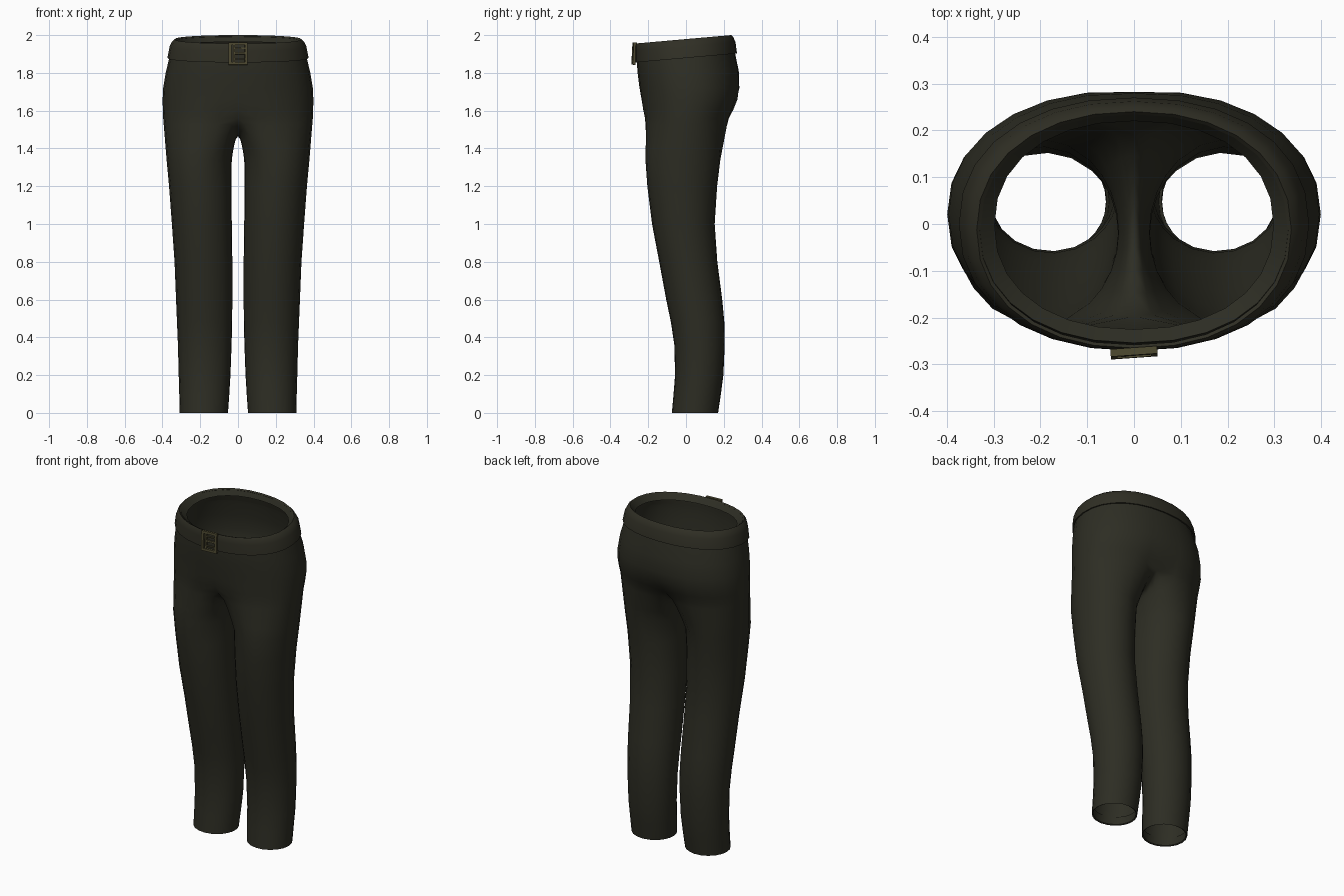
import bpy, bmesh, math
from mathutils import Vector, Matrix

if "Cube" in bpy.data.objects:
    bpy.data.objects.remove(bpy.data.objects["Cube"])

M, K = 15, 7   # outer points per half ring, inner-leg points


def material(name, rgb):
    m = bpy.data.materials.new(name)
    m.diffuse_color = (*rgb, 1)
    m.use_nodes = True
    m.node_tree.nodes["Principled BSDF"].inputs["Base Color"].default_value = m.diffuse_color
    return m


cloth = material("dark olive cloth", (0.026, 0.026, 0.017))
leather = material("dark olive belt", (0.029, 0.028, 0.018))
metal = material("aged brass", (0.075, 0.066, 0.030))


def make_object(name, bm, mat):
    bmesh.ops.recalc_face_normals(bm, faces=bm.faces)
    me = bpy.data.meshes.new(name)
    bm.to_mesh(me)
    bm.free()
    ob = bpy.data.objects.new(name, me)
    bpy.context.collection.objects.link(ob)
    me.materials.append(mat)
    return ob


def smooth(ob, angle):
    bpy.ops.object.select_all(action='DESELECT')
    ob.select_set(True)
    bpy.context.view_layer.objects.active = ob
    bpy.ops.object.shade_smooth_by_angle(angle=math.radians(angle))


def oval(a, cx, cy, rx, ry, n):
    """Point on a slightly squared oval at angle a."""
    c, s = math.cos(a), math.sin(a)
    return (cx + rx * math.copysign(abs(c) ** (2 / n), c),
            cy + ry * math.copysign(abs(s) ** (2 / n), s))


def hip_ring(z, rx, yf, yb, tilt, df=0, db=0):
    """Half ring from front centre to back centre, dented at the centre line."""
    pts = []
    for i in range(M):
        a = math.pi * (i / (M - 1) - 0.5)
        x, y = oval(a, 0, (yf + yb) / 2, rx, (yb - yf) / 2, 2.2)
        if i in (0, M - 1):
            x = 0
        y *= 1 - (db if y > 0 else df) * math.exp(-(x / 0.09) ** 2)
        pts.append(Vector((x, y, z + tilt * y)))
    return pts


def leg_ring(z, xi, xo, yf, yb):
    """Full ring: M points around the outside, then K on the inside."""
    w = math.radians(130)
    angles = [-w + 2 * w * i / (M - 1) for i in range(M)]
    angles += [w + (2 * math.pi - 2 * w) * (k + 1) / (K + 1) for k in range(K)]
    return [Vector((*oval(a, (xi + xo) / 2, (yf + yb) / 2,
                          (xo - xi) / 2, (yb - yf) / 2, 2.0), z)) for a in angles]


def loft(bm, rings, closed):
    for r, s in zip(rings, rings[1:]):
        n = min(len(r), len(s))
        for i in range(n if closed else n - 1):
            j = (i + 1) % n
            bm.faces.new((r[i], r[j], s[j], s[i]))


# trousers: waist lip and hips, half of the body
hips = [
    hip_ring(1.945, 0.298, -0.225, 0.220, 0.085),
    hip_ring(1.974, 0.330, -0.254, 0.236, 0.088),
    hip_ring(1.930, 0.352, -0.260, 0.252, 0.088),
    hip_ring(1.870, 0.366, -0.260, 0.262, 0.085),
    hip_ring(1.800, 0.383, -0.255, 0.282, 0.04, 0, 0.01),
    hip_ring(1.720, 0.396, -0.246, 0.288, 0, 0, 0.02),
    hip_ring(1.660, 0.399, -0.240, 0.282, 0, 0.02, 0.05),
    hip_ring(1.605, 0.398, -0.236, 0.264, 0, 0.06, 0.11),
    hip_ring(1.560, 0.396, -0.232, 0.246, 0, 0.15, 0.20),
]

# crotch seam closes the lowest hip ring
seam = list(hips[-1])
y0, y1 = seam[-1].y, seam[0].y
for k in range(K):
    f = (k + 1) / (K + 1)
    seam.append(Vector((0, y0 + (y1 - y0) * f, 1.465 + 0.095 * (2 * f - 1) ** 2)))

# legs, blended out of the seam
first = leg_ring(1.34, 0.033, 0.378, -0.215, 0.182)
legs = [seam]
for t in (0.15, 0.4, 0.7):
    ring = []
    for i, (p, q) in enumerate(zip(seam, first)):
        v = p.lerp(q, t)
        if i == 0 or i >= M - 1:
            v.x = p.x + (q.x - p.x) * math.sqrt(t)
        ring.append(v)
    legs.append(ring)
legs.append(first)
for row in [(1.2, .034, .365, -.205, .165), (1.0, .033, .350, -.180, .152),
            (0.8, .030, .336, -.142, .166), (0.6, .030, .328, -.105, .192),
            (0.48, .031, .323, -.080, .203), (0.36, .034, .318, -.062, .205),
            (0.2, .040, .314, -.058, .198), (0.1, .046, .311, -.066, .185),
            (0.0, .053, .309, -.075, .170), (0.004, .060, .302, -.068, .163),
            (0.05, .058, .303, -.064, .168)]:
    legs.append(leg_ring(*row))

bm = bmesh.new()
hip_v = [[bm.verts.new(p) for p in r] for r in hips[:-1]]
leg_v = [[bm.verts.new(p) for p in r] for r in legs]
loft(bm, hip_v + [leg_v[0][:M]], False)
loft(bm, leg_v, True)
trousers = make_object("trousers", bm, cloth)
mirror = trousers.modifiers.new("mirror", 'MIRROR')
mirror.use_clip = True
mirror.merge_threshold = 0.0005
smooth(trousers, 50)

# belt: closed band around the waist, higher at the back
bm = bmesh.new()
profile = [(1.880, 0.366, -0.262, 0.262), (1.879, 0.374, -0.270, 0.270),
           (1.940, 0.362, -0.271, 0.262), (1.966, 0.350, -0.270, 0.251),
           (1.979, 0.336, -0.265, 0.240), (1.972, 0.328, -0.258, 0.234)]
rings = []
for z, rx, yf, yb in profile:
    half = hip_ring(z, rx, yf, yb, 0.088)
    full = half + [Vector((-p.x, p.y, p.z)) for p in half[-2:0:-1]]
    rings.append([bm.verts.new(p) for p in full])
loft(bm, rings + [rings[0]], True)
smooth(make_object("belt", bm, leather), 35)

# buckle: square frame, inner bar and prong
bm = bmesh.new()
bars = [(0, 0.052, 0.100, 0.014), (0, -0.052, 0.100, 0.014),
        (-0.043, 0, 0.014, 0.118), (0.043, 0, 0.014, 0.118),
        (-0.022, 0, 0.010, 0.092), (0.008, 0.002, 0.066, 0.011),
        (0.008, 0.028, 0.060, 0.006), (0.008, -0.028, 0.060, 0.006)]
for i, (x, z, w, h) in enumerate(bars):
    depth = 0.016 if i < 4 else 0.010
    bmesh.ops.create_cube(bm, size=1, matrix=Matrix.Translation((x, 0, z))
                          @ Matrix.Diagonal((w, depth, h, 1)))
buckle = make_object("buckle", bm, metal)
buckle.location = (0, -0.275, 1.902)
buckle.rotation_euler = (math.radians(-3), 0, math.radians(4))
